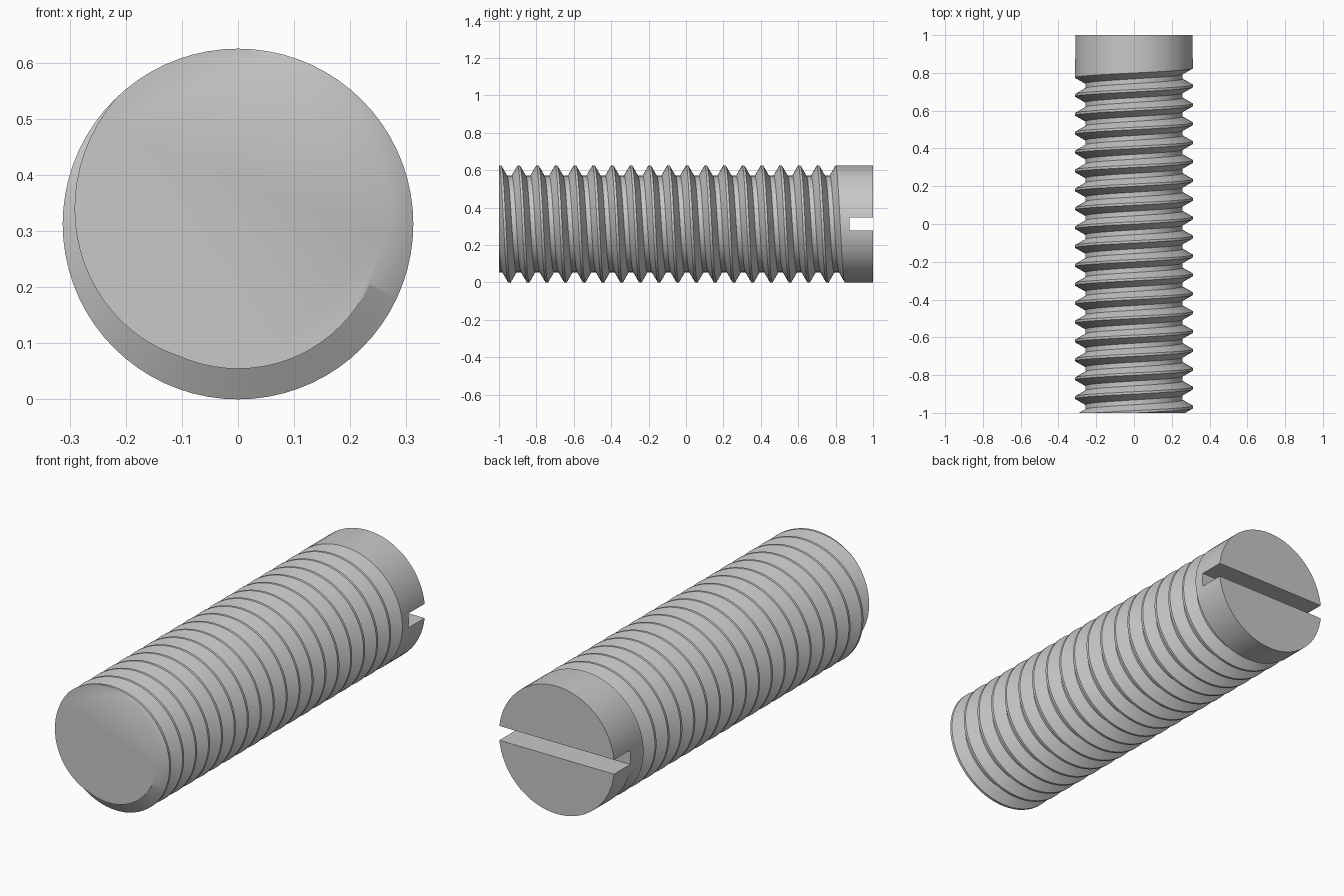
import bpy
import bmesh
from math import sin, cos, radians, pi

cube = bpy.data.objects.get("Cube")
if cube:
    bpy.data.objects.remove(cube, do_unlink=True)

RADIUS = 0.3125
PITCH = 0.1
DEPTH = 0.0545          # thread depth
SEGMENTS = 72           # columns per turn
PHASE = 159             # angle where a groove centre meets the front end

steel = bpy.data.materials.new("steel grey")
steel.use_nodes = True
colour = (0.58, 0.58, 0.58, 1)
steel.diffuse_color = colour
steel.node_tree.nodes["Principled BSDF"].inputs["Base Color"].default_value = colour

# Groove profile: offset along the axis, share of the thread depth
ROOT, CREST = PITCH / 8, PITCH * 7 / 16
PROFILE = [(-CREST, 0), (-ROOT, 1), (ROOT, 1), (CREST, 0)]

# The groove runs out just before the head
END = 18 * 360 + 190
RUNOUT = 70


def fade(angle):
    return min(1, max(0, (END + RUNOUT - angle) / RUNOUT))


# Threaded body: one profile swept along a helix, each turn joined to the next
bm = bmesh.new()
columns = []
for i in range(-2 * SEGMENTS, 23 * SEGMENTS):
    angle = i * 360 / SEGMENTS
    centre = -1 + PITCH * (angle - PHASE) / 360
    a = radians(angle)
    column = []
    for offset, share in PROFILE:
        r = RADIUS - DEPTH * share * fade(angle)
        column.append(bm.verts.new((r * sin(a), centre + offset, RADIUS + r * cos(a))))
    columns.append(column)

for i in range(len(columns) - SEGMENTS - 1):
    here = columns[i] + [columns[i + SEGMENTS][0]]
    after = columns[i + 1] + [columns[i + 1 + SEGMENTS][0]]
    for k in range(len(PROFILE)):
        bm.faces.new((here[k], after[k], after[k + 1], here[k + 1]))

# Trim both ends flat and cap them
for end in (-1, 1):
    bmesh.ops.bisect_plane(bm, geom=bm.verts[:] + bm.edges[:] + bm.faces[:], dist=1e-6,
                           plane_co=(0, end, 0), plane_no=(0, end, 0), clear_outer=True)
loose = [v for v in bm.verts if not v.link_faces]
bmesh.ops.delete(bm, geom=loose, context='VERTS')
bmesh.ops.remove_doubles(bm, verts=bm.verts[:], dist=1e-5)
bmesh.ops.holes_fill(bm, edges=[e for e in bm.edges if e.is_boundary], sides=0)
bmesh.ops.recalc_face_normals(bm, faces=bm.faces[:])

mesh = bpy.data.meshes.new("screw_body")
bm.to_mesh(mesh)
bm.free()
mesh.materials.append(steel)
body = bpy.data.objects.new("screw_body", mesh)
bpy.context.collection.objects.link(body)

# Driver slot across the head
bpy.ops.mesh.primitive_cube_add(size=1, location=(0, 0.975, RADIUS))
cutter = bpy.context.object
cutter.name = "slot_cutter"
cutter.scale = (1, 0.2, 0.07)
cutter.hide_render = True
cutter.data.materials.append(steel)

slot = body.modifiers.new("driver_slot", 'BOOLEAN')
slot.operation = 'DIFFERENCE'
slot.solver = 'EXACT'
slot.object = cutter

bpy.ops.object.select_all(action='DESELECT')
body.select_set(True)
bpy.context.view_layer.objects.active = body
bpy.ops.object.modifier_apply(modifier=slot.name)
bpy.data.objects.remove(cutter, do_unlink=True)
bpy.ops.object.shade_smooth_by_angle(angle=pi / 6)
